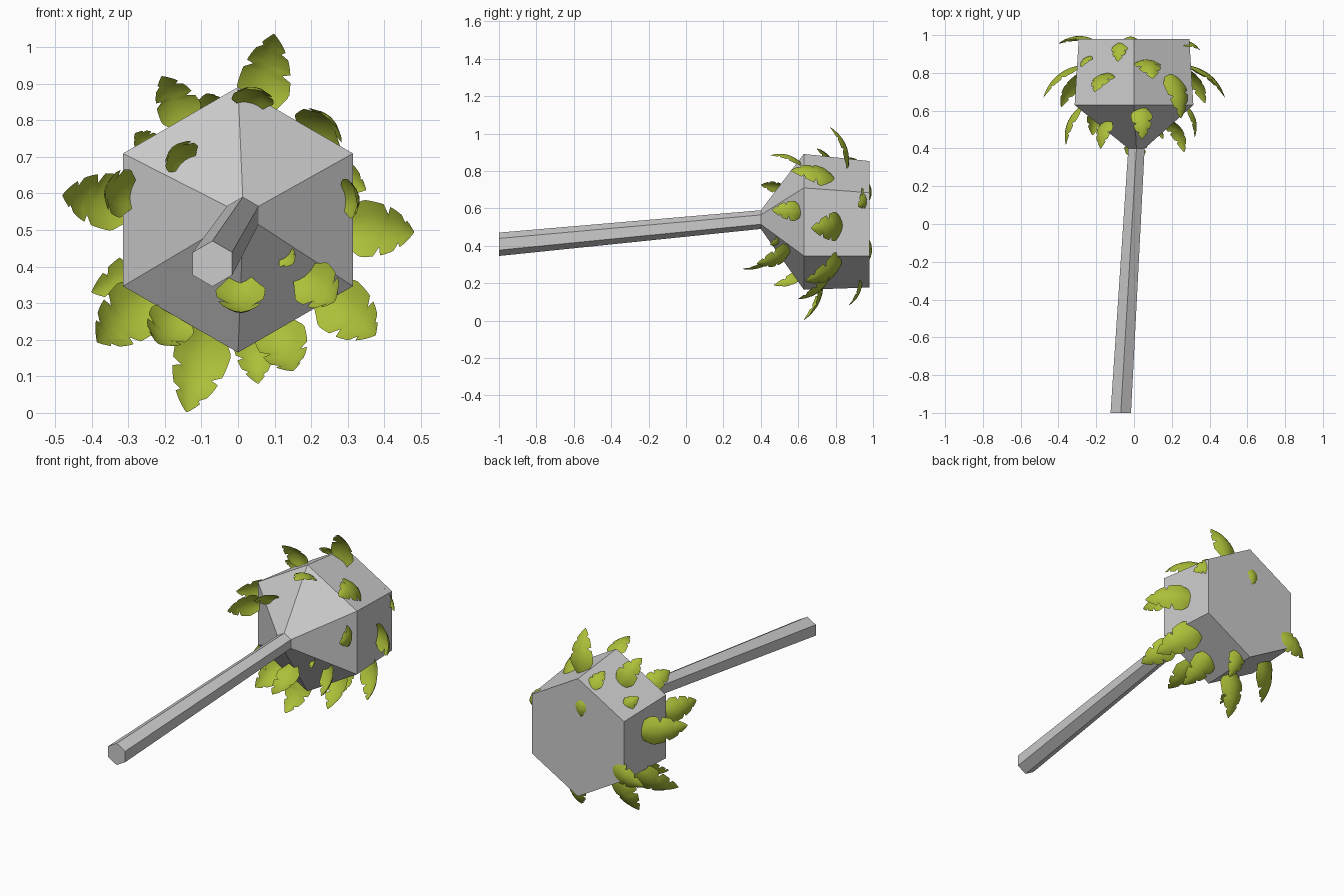
import bpy, bmesh, math
from mathutils import Vector

if "Cube" in bpy.data.objects:
    bpy.data.objects.remove(bpy.data.objects["Cube"])

green = bpy.data.materials.new("leaf_green")
green.diffuse_color = (0.42, 0.52, 0.04, 1)
green.use_nodes = True
green.node_tree.nodes["Principled BSDF"].inputs["Base Color"].default_value = green.diffuse_color


def finish(name, bm, mat=None):
    me = bpy.data.meshes.new(name)
    bm.to_mesh(me)
    bm.free()
    ob = bpy.data.objects.new(name, me)
    bpy.context.collection.objects.link(ob)
    if mat:
        me.materials.append(mat)


def hex_loft(name, rings, cap_index):
    """Six-sided loft along y; each ring is (y, centre x, centre z, radius)."""
    bm = bmesh.new()
    loops = []
    for y, cx, cz, r in rings:
        loops.append([bm.verts.new((cx + r * math.sin(k * math.pi / 3), y,
                                    cz + r * math.cos(k * math.pi / 3))) for k in range(6)])
    for a, b in zip(loops, loops[1:]):
        for k in range(6):
            n = (k + 1) % 6
            bm.faces.new((a[k], a[n], b[n], b[k]))
    bm.faces.new(loops[cap_index])
    bmesh.ops.recalc_face_normals(bm, faces=bm.faces)
    finish(name, bm)


# Hexagonal handle and flared head
joint = (0.4, 0.013, 0.54, 0.05)
hex_loft("handle", [(-1, -0.07, 0.408, 0.0625), joint], 0)
hex_loft("head", [joint, (0.63, 0, 0.528, 0.363), (0.98, 0, 0.515, 0.338)], -1)

HUB = Vector((0, 0.3, 0.53))
ROWS = 22


def half_width(t, row, s):
    """Rounded leaf outline with two torn notches on each edge."""
    w = min(1, 0.45 + 2.2 * t) * (1 - 0.97 * t ** 3)
    notch = (10, 16) if s < 0 else (12, 18)
    return w * (1 - 0.35 * abs(s)) if row in notch else w


def leaf(name, base, tip):
    d = tip - base
    length = d.length
    width = 0.03 + 0.5 * length
    d.normalize()
    out = (base + tip) / 2 - HUB
    n = (out - d * out.dot(d)).normalized()
    side = d.cross(n)
    bm = bmesh.new()
    rows = []
    for i in range(ROWS + 1):
        t = i / ROWS
        c = base.lerp(tip, t) + n * (0.6 * length * t * (1 - t))
        row = []
        for s in (-1, -.5, 0, .5, 1):
            w = width / 2 * half_width(t, i, s)
            row.append(bm.verts.new(c + side * (s * w) - n * (0.35 * s * s * w)))
        rows.append(row)
    for a, b in zip(rows, rows[1:]):
        for k in range(4):
            bm.faces.new((a[k], a[k + 1], b[k + 1], b[k])).smooth = True
    finish(name, bm, green)


def on_head(deg, y):
    """Distance from the head axis to its hexagonal surface."""
    r = 0.363 - 0.07 * (y - 0.63) if y > 0.63 else 0.05 + 1.36 * (y - 0.4)
    return r * math.cos(math.pi / 6) / math.cos(math.radians((deg + 30) % 60 - 30))


# Leaves around the head: angle seen from the front, base y, spread, forward reach
around = {
    "top": [(79, .87, .2, .1), (48, .8, .06, .24), (118, .8, .14, .1),
            (104, .96, .05, .1), (140, .89, .05, .06)],
    "neck": [(132, .55, .04, .15), (83, .62, .03, .17), (167, .62, .06, .2),
             (11, .62, .02, .16), (-38, .5, .02, .05), (-88, .5, .07, .2), (-40, .56, .1, .18)],
    "side": [(172, .84, .18, .17), (-4, .84, .18, .17), (-40, .84, .17, .2), (221, .82, .19, .2)],
    "bottom": [(255, .73, .225, .1), (-83, .94, .13, .07), (-70, .78, .13, .18),
               (237, .66, .09, .19)],
}
for place, items in around.items():
    for i, (deg, y, spread, reach) in enumerate(items, 1):
        a = math.radians(deg)
        radial = Vector((math.cos(a), 0, math.sin(a)))
        r = on_head(deg, y)
        root = Vector((0, 0, 0.528)) + radial * (r - 0.015) + Vector((0, y, 0))
        end = root + radial * (spread + 0.015) - Vector((0, reach, 0))
        leaf(f"{place}_leaf_{i}", root, end)

# Leaves lying on the flat back face
for i, (b, t) in enumerate([((.22, .97, .68), (.35, .92, .61)),
                            ((-.02, .975, .74), (-.02, .98, .64)),
                            ((-.2, .97, .41), (-.4, .955, .33))], 1):
    leaf(f"back_leaf_{i}", Vector(b), Vector(t))
